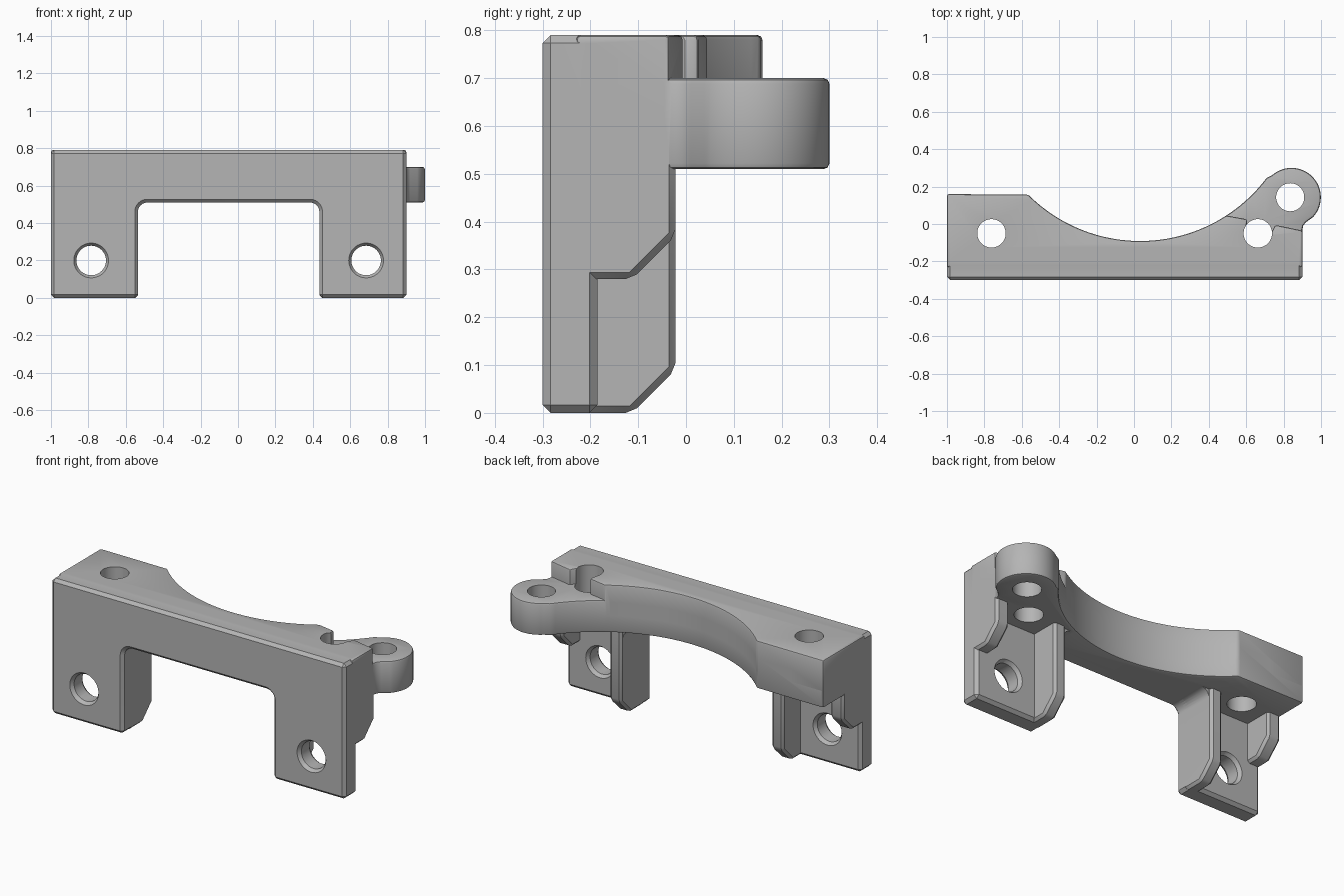
import bpy, bmesh, math
from mathutils import Matrix, Vector

if "Cube" in bpy.data.objects:
    bpy.data.objects.remove(bpy.data.objects["Cube"], do_unlink=True)

grey = bpy.data.materials.new("plain_grey")
grey.use_nodes = True
grey.diffuse_color = (0.46, 0.46, 0.46, 1)
grey.node_tree.nodes["Principled BSDF"].inputs["Base Color"].default_value = grey.diffuse_color

MID = -0.05          # mirror line of the legs
FLOOR, SHELF, TOP = 0.51, 0.70, 0.79
EAR = Vector((0.842, 0.143))
EAR_R = 0.157


def activate(ob):
    bpy.ops.object.select_all(action="DESELECT")
    ob.select_set(True)
    bpy.context.view_layer.objects.active = ob


def apply(ob, kind, **settings):
    mod = ob.modifiers.new(kind.lower(), kind)
    for key, value in settings.items():
        setattr(mod, key, value)
    activate(ob)
    bpy.ops.object.modifier_apply(modifier=mod.name)


def finish(name, bm):
    bmesh.ops.recalc_face_normals(bm, faces=bm.faces)
    mesh = bpy.data.meshes.new(name)
    bm.to_mesh(mesh)
    bm.free()
    mesh.materials.append(grey)
    ob = bpy.data.objects.new(name, mesh)
    bpy.context.collection.objects.link(ob)
    return ob


def prism(name, outline, low, high, axis, bevel=0, segments=1):
    """Extrude a flat outline along one axis, with softened edges."""
    place = {"x": lambda a, b, c: (c, a, b),
             "y": lambda a, b, c: (a, c, b),
             "z": lambda a, b, c: (a, b, c)}[axis]
    bm = bmesh.new()
    face = bm.faces.new([bm.verts.new(place(a, b, low)) for a, b in outline])
    moved = bmesh.ops.extrude_face_region(bm, geom=[face])["geom"]
    shift = Vector(place(0, 0, high - low))
    bmesh.ops.translate(bm, vec=shift, verts=[v for v in moved if isinstance(v, bmesh.types.BMVert)])
    ob = finish(name, bm)
    if bevel:
        apply(ob, "BEVEL", width=bevel, segments=segments, limit_method="ANGLE",
              angle_limit=math.radians(35))
    return ob


def cone(name, centre, r1, r2, depth, axis="z"):
    bm = bmesh.new()
    turn = Matrix.Rotation(math.radians(90), 4, "X") if axis == "y" else Matrix()
    bmesh.ops.create_cone(bm, cap_ends=True, segments=48, radius1=r1, radius2=r2, depth=depth,
                          matrix=Matrix.Translation(centre) @ turn)
    return finish(name, bm)


def arc(cx, cy, r, start, end, step):
    count = round(abs(end - start) / step)
    angles = [math.radians(start + (end - start) * i / count) for i in range(count + 1)]
    return [(cx + r * math.cos(a), cy + r * math.sin(a)) for a in angles]


def saddle(end):
    """Large concave curve at the back, running right to left."""
    return arc(0.033, 0.755, 0.846, end, -135, 2)


# Front plate with two legs and a rounded opening
inner = 0.485
opening = (arc(MID + inner - 0.05, FLOOR - 0.05, 0.05, 0, 90, 15)
           + arc(MID - inner + 0.05, FLOOR - 0.05, 0.05, 90, 180, 15))
plate = prism("front_plate",
              [(-1, 0), (-1, TOP), (0.9, TOP), (0.9, 0), (MID + inner, 0)]
              + opening + [(MID - inner, 0)], -0.3, -0.185, "y", 0.017)

# Lower bar with the rounded ear
lower_bar = prism("lower_bar",
                  [(-1, -0.23), (0.9, -0.23), (0.9, -0.03), (0.905, -0.008), (0.92, 0.01)]
                  + arc(EAR.x, EAR.y, EAR_R, -42, 132, 6) + saddle(-37) + [(-1, 0.16)],
                  FLOOR, SHELF, "z", 0.012, 2)

# Upper deck, cut back to leave a shelf by the ear
upper_deck = prism("upper_deck",
                   [(-1, -0.23), (0.9, -0.23), (0.9, -0.035), (0.755, -0.005), (0.735, -0.045),
                    (0.6, -0.035), (0.605, 0.025)] + saddle(-57) + [(-1, 0.16)],
                   0.6, TOP, "z", 0.01, 2)

parts = [lower_bar, upper_deck]


# Ribs behind each leg: long inner, short outer
def rib_outline(bottom):
    return [(-0.24, bottom), (-0.112, bottom), (-0.022, bottom + 0.09), (-0.022, 0.56), (-0.24, 0.56)]


for side, word in ((1, "left"), (-1, "right")):
    for label, bottom, near, far in (("inner", 0, 0.485, 0.562), ("outer", 0.28, 0.865, 0.95)):
        xs = sorted((MID + side * near, MID + side * far))
        parts.append(prism(f"{word}_{label}_rib", rib_outline(bottom), xs[0], xs[1], "x", 0.014))
    # Rounded corner between the inner rib and the bar
    sweep = arc(MID + side * (inner - 0.05), FLOOR - 0.05, 0.05,
                0 if side > 0 else 180, 90, 15)
    edge = MID + side * (inner + 0.02)
    parts.append(prism(f"{word}_corner_fillet",
                       sweep + [(sweep[-1][0], FLOOR + 0.02), (edge, FLOOR + 0.02), (edge, sweep[0][1])],
                       -0.23, -0.04, "y"))

for part in parts:
    apply(plate, "BOOLEAN", operation="UNION", solver="EXACT", object=part)
    bpy.data.objects.remove(part, do_unlink=True)

# Bolt holes: through the legs with countersunk rims, and down through the bar and ear
cutters = [cone("ear_hole_cutter", (EAR.x - 0.007, EAR.y, 0.6), 0.075, 0.075, 0.5)]
for side in (1, -1):
    bolt = MID + side * 0.735
    cutters.append(cone("leg_hole_cutter", (bolt, -0.24, 0.2), 0.079, 0.079, 0.3, "y"))
    cutters.append(cone("front_rim_cutter", (bolt, -0.295, 0.2), 0.079, 0.1, 0.03, "y"))
    cutters.append(cone("back_rim_cutter", (bolt, -0.19, 0.2), 0.1, 0.079, 0.03, "y"))
    cutters.append(cone("bar_hole_cutter", (MID + side * 0.712, -0.05, 0.65), 0.076, 0.076, 0.5))
for cutter in cutters:
    apply(plate, "BOOLEAN", operation="DIFFERENCE", solver="EXACT", object=cutter)
    bpy.data.objects.remove(cutter, do_unlink=True)

plate.name = "mounting_bracket"
activate(plate)
bpy.ops.object.shade_smooth_by_angle(angle=math.radians(30))
